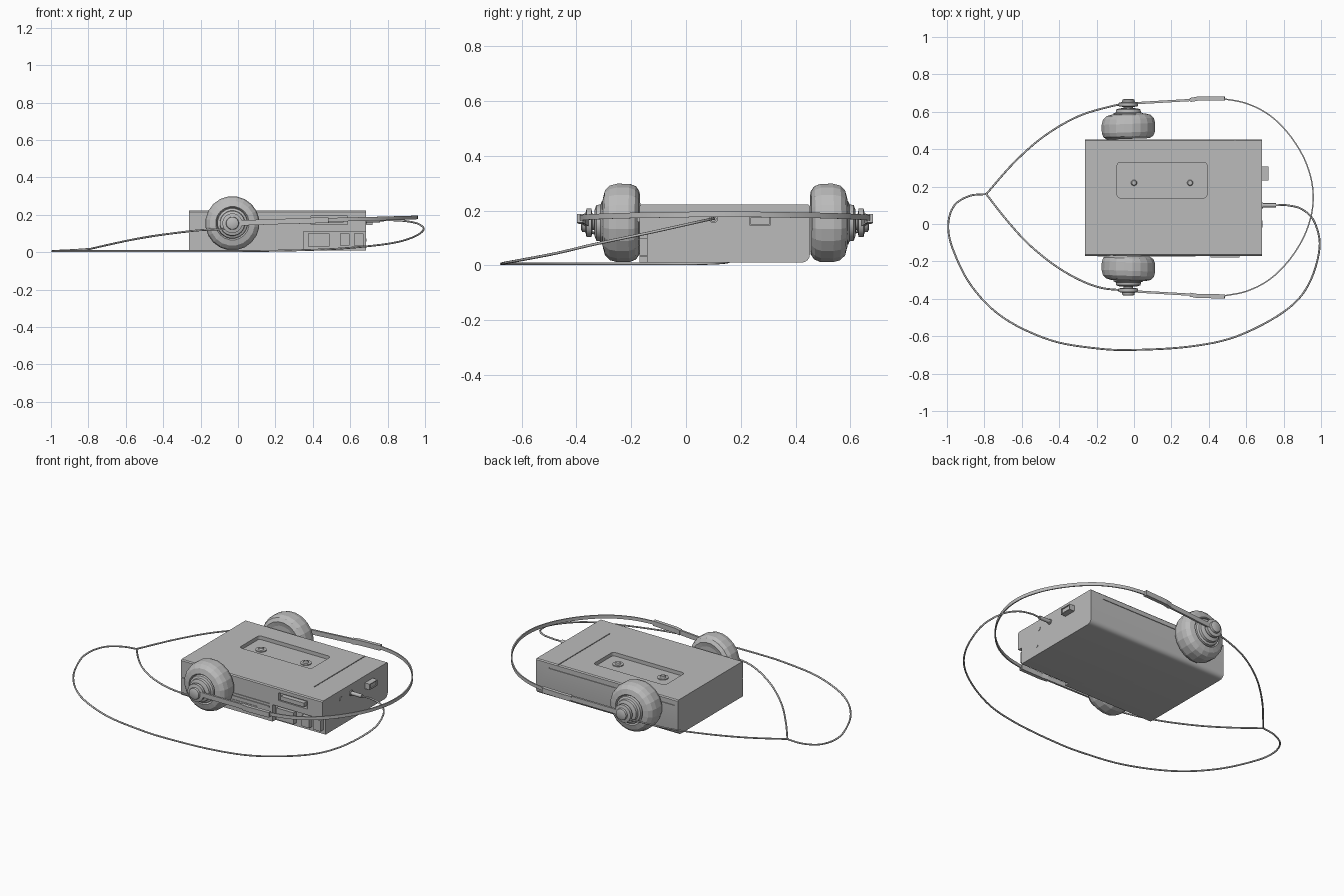
import bpy, bmesh, math
from mathutils import Vector, Matrix

if "Cube" in bpy.data.objects:
    bpy.data.objects.remove(bpy.data.objects["Cube"])

MID = 0.1425          # y of the shared symmetry plane of body and headphones
AX, AZ = -0.03, 0.155  # ear piece axis

grey = bpy.data.materials.new("plain_grey")
grey.diffuse_color = (0.5, 0.5, 0.5, 1)
grey.use_nodes = True
grey.node_tree.nodes["Principled BSDF"].inputs["Base Color"].default_value = grey.diffuse_color


def make(name, bm, smooth=None):
    bmesh.ops.recalc_face_normals(bm, faces=bm.faces)
    me = bpy.data.meshes.new(name)
    bm.to_mesh(me)
    bm.free()
    ob = bpy.data.objects.new(name, me)
    bpy.context.collection.objects.link(ob)
    me.materials.append(grey)
    if smooth:
        bpy.ops.object.select_all(action='DESELECT')
        ob.select_set(True)
        bpy.context.view_layer.objects.active = ob
        bpy.ops.object.shade_smooth_by_angle(angle=math.radians(smooth))
    return ob


def add_box(bm, x0, x1, y0, y1, z0, z1):
    m = Matrix.Translation(((x0 + x1) / 2, (y0 + y1) / 2, (z0 + z1) / 2))
    m = m @ Matrix.Diagonal((x1 - x0, y1 - y0, z1 - z0, 1))
    bmesh.ops.create_cube(bm, size=1, matrix=m)


def boxes(name, *lims):
    bm = bmesh.new()
    for l in lims:
        add_box(bm, *l)
    return make(name, bm)


def cylinder(name, p, r, depth, axis='Z', segs=16, r2=None):
    rot = {'X': Matrix.Rotation(math.pi / 2, 4, 'Y'), 'Y': Matrix.Rotation(math.pi / 2, 4, 'X'),
           'Z': Matrix()}[axis]
    bm = bmesh.new()
    bmesh.ops.create_cone(bm, cap_ends=True, segments=segs, radius1=r, radius2=r if r2 is None else r2,
                          depth=depth, matrix=Matrix.Translation(p) @ rot)
    return make(name, bm, 35)


def lathe(name, profile, side, segs, smooth=None, tilt=0):
    """Spin (radius, y) pairs round the ear piece axis."""
    bm = bmesh.new()
    rings = []
    for r, y in profile:
        ring = []
        for i in range(segs):
            a = 2 * math.pi * (i + 0.5) / segs
            x, z = r * math.cos(a), r * math.sin(a)
            ring.append(bm.verts.new((AX + x, MID + side * (y - MID + tilt * x), AZ + z)))
        rings.append(ring)
    for a, b in zip(rings, rings[1:]):
        for i in range(segs):
            j = (i + 1) % segs
            bm.faces.new((a[i], a[j], b[j], b[i]))
    bm.faces.new(rings[0])
    bm.faces.new(rings[-1])
    return make(name, bm, smooth)


def spline(pts, n=6):
    """Catmull-Rom curve through the points."""
    p = [Vector(q) for q in pts]
    p = [2 * p[0] - p[1]] + p + [2 * p[-1] - p[-2]]
    out = []
    for a, b, c, d in zip(p, p[1:], p[2:], p[3:]):
        for k in range(n):
            t = k / n
            out.append(0.5 * (2 * b + (c - a) * t + (2 * a - 5 * b + 4 * c - d) * t * t
                              + (3 * b - a - 3 * c + d) * t ** 3))
    return out + [p[-2]]


def sweep(name, path, section, smooth=None):
    """Sweep a (sideways, up) section along a path."""
    bm = bmesh.new()
    rings = []
    for i, p in enumerate(path):
        t = (path[min(i + 1, len(path) - 1)] - path[max(i - 1, 0)]).normalized()
        s = t.cross(Vector((0, 0, 1))).normalized()
        u = s.cross(t)
        rings.append([bm.verts.new(p + s * a + u * b) for a, b in section])
    n = len(section)
    for a, b in zip(rings, rings[1:]):
        for i in range(n):
            bm.faces.new((a[i], a[(i + 1) % n], b[(i + 1) % n], b[i]))
    bm.faces.new(rings[0])
    bm.faces.new(rings[-1])
    return make(name, bm, smooth)


def rect(w, h):
    return [(-w / 2, -h / 2), (w / 2, -h / 2), (w / 2, h / 2), (-w / 2, h / 2)]


def disc(r, n=8):
    return [(r * math.cos(2 * math.pi * i / n), r * math.sin(2 * math.pi * i / n)) for i in range(n)]


# Player body: side profile with a rounded lower back edge
prof = [(-0.17, 0.01), (-0.17, 0.216), (-0.164, 0.222), (0.446, 0.222), (0.452, 0.216)]
prof += [(0.422 + 0.03 * math.cos(a), 0.04 - 0.03 * math.sin(a))
         for a in [i * math.pi / 8 for i in range(5)]]
bm = bmesh.new()
ends = [[bm.verts.new((x, y, z)) for y, z in prof] for x in (-0.262, 0.685)]
for i in range(len(prof)):
    j = (i + 1) % len(prof)
    bm.faces.new((ends[0][i], ends[0][j], ends[1][j], ends[1][i]))
for e in ends:
    bm.faces.new(e)
body = make("player_body", bm, 30)

# Cut the window, seams, switch slot and button notch
bm = bmesh.new()
add_box(bm, -0.09, 0.39, 0.14, 0.33, 0.2, 0.25)
vertical = [e for e in bm.edges if abs(e.verts[0].co.z - e.verts[1].co.z) > 0.01]
bmesh.ops.bevel(bm, geom=vertical, offset=0.015, segments=3, affect='EDGES', profile=0.5)
for l in [(0.537, 0.542, -0.045, 0.46, 0.216, 0.25),      # lid seam
          (0.39, 0.585, -0.2, -0.15, 0.148, 0.195),       # switch slot
          (0.35, 0.70, -0.2, -0.142, 0.0, 0.112),         # button notch
          (-0.28, 0.33, -0.2, -0.166, 0.113, 0.117),      # front seam
          (-0.24, 0.60, 0.448, 0.47, 0.185, 0.190)]:      # back seam
    add_box(bm, *l)
cutter = make("body_cutter", bm)
cutter.hide_render = True
mod = body.modifiers.new("cuts", 'BOOLEAN')
mod.object = cutter
mod.operation = 'DIFFERENCE'
mod.solver = 'EXACT'
bpy.context.view_layer.objects.active = body
bpy.ops.object.modifier_apply(modifier=mod.name)
bpy.data.objects.remove(cutter)

# Tape spindles in the window
for i, x in enumerate((0.0, 0.30)):
    cylinder(f"spindle_rim_{i}", (x, 0.22, 0.202), 0.031, 0.006)
    cylinder(f"spindle_{i}", (x, 0.22, 0.207), 0.018, 0.012, r2=0.012)

# Front controls
boxes("buttons", (0.375, 0.49, -0.17, -0.14, 0.03, 0.10),
      (0.545, 0.595, -0.17, -0.14, 0.035, 0.10), (0.62, 0.67, -0.17, -0.14, 0.035, 0.10))
boxes("switch_slider", (0.41, 0.565, -0.178, -0.148, 0.158, 0.182))
boxes("front_ribs", (-0.17, 0.33, -0.175, -0.169, 0.092, 0.099),
      (-0.1, 0.25, -0.173, -0.169, 0.07, 0.075), (-0.1, 0.2, -0.173, -0.169, 0.05, 0.055))
cylinder("front_dial", (-0.17, -0.171, 0.07), 0.025, 0.008, 'Y')

# Right end: power socket frame, jack plug and small screws
boxes("side_knob", (0.68, 0.718, 0.232, 0.308, 0.145, 0.15), (0.68, 0.718, 0.232, 0.308, 0.175, 0.18),
      (0.68, 0.718, 0.232, 0.238, 0.15, 0.175), (0.68, 0.718, 0.302, 0.308, 0.15, 0.175),
      (0.68, 0.712, 0.238, 0.302, 0.15, 0.175))
cylinder("jack_plug", (0.72, 0.10, 0.17), 0.011, 0.08, 'X', 12)
cylinder("jack_collar", (0.686, 0.10, 0.17), 0.016, 0.01, 'X', 12)
cylinder("side_screw", (0.685, -0.01, 0.065), 0.008, 0.006, 'X', 10)
cylinder("second_socket", (0.685, 0.005, 0.168), 0.014, 0.006, 'X', 12)

# Headphones, both sides
pad_profile = [(0.09, 0.46), (0.115, 0.455), (0.135, 0.468), (0.144, 0.49), (0.145, 0.535),
               (0.138, 0.562), (0.12, 0.58), (0.09, 0.588), (0.08, 0.575)]
hub_profile = [(0.085, 0.565), (0.08, 0.592), (0.068, 0.597), (0.066, 0.612), (0.05, 0.618),
               (0.026, 0.62), (0.026, 0.632)]
nut_profile = [(0.03, 0.626), (0.053, 0.63), (0.053, 0.648), (0.035, 0.652), (0.033, 0.664), (0.025, 0.668)]
for name, s in (("back", 1), ("front", -1)):
    lathe(name + "_ear_pad", pad_profile, s, 20, tilt=0.035)
    lathe(name + "_ear_hub", hub_profile, s, 20, 30)
    lathe(name + "_ear_nut", nut_profile, s, 16, 30)

    def flip(pts, s=s):
        return [Vector((x, MID + s * (y - MID), z)) for x, y, z in pts]
    sweep(name + "_band_arm", flip([(-0.04, 0.643, 0.155), (0.34, 0.665, 0.168)]), rect(0.012, 0.028))
    sweep(name + "_band_grip", flip([(0.30, 0.663, 0.166), (0.34, 0.67, 0.168), (0.485, 0.672, 0.172)]),
          rect(0.022, 0.03))

# Head band arc
half = [(0.47, 0.671, 0.173), (0.60, 0.645, 0.176), (0.72, 0.585, 0.179), (0.82, 0.49, 0.182),
        (0.90, 0.37, 0.184), (0.945, 0.25, 0.186)]
arc = half + [(0.958, MID, 0.187)] + [(x, 2 * MID - y, z) for x, y, z in reversed(half)]
sweep("head_band", spline(arc), rect(0.007, 0.02), 30)

# Cables
fork = (-0.79, 0.16, 0.018)
back_cable = [(AX, 0.642, 0.125), (-0.12, 0.63, 0.125), (-0.3, 0.575, 0.107), (-0.48, 0.47, 0.083),
              (-0.64, 0.33, 0.052), fork]
front_cable = [(AX, -0.357, 0.125), (-0.2, -0.335, 0.118), (-0.38, -0.25, 0.097), (-0.55, -0.12, 0.07),
               (-0.68, 0.02, 0.043), fork]
main = [fork, (-0.88, 0.15, 0.012), (-0.96, 0.10, 0.008), (-0.993, 0.0, 0.006), (-0.97, -0.13, 0.006),
        (-0.87, -0.33, 0.006), (-0.7, -0.5, 0.006), (-0.45, -0.62, 0.006), (-0.2, -0.665, 0.006),
        (0, -0.673, 0.006), (0.3, -0.655, 0.01), (0.55, -0.6, 0.02), (0.8, -0.47, 0.045),
        (0.93, -0.33, 0.078), (0.992, -0.13, 0.12), (0.965, 0.01, 0.151), (0.90, 0.078, 0.166),
        (0.82, 0.10, 0.171), (0.755, 0.10, 0.17)]
for name, pts in (("back_ear_cable", back_cable), ("front_ear_cable", front_cable), ("main_cable", main)):
    sweep(name, spline(pts), disc(0.005), 60)
